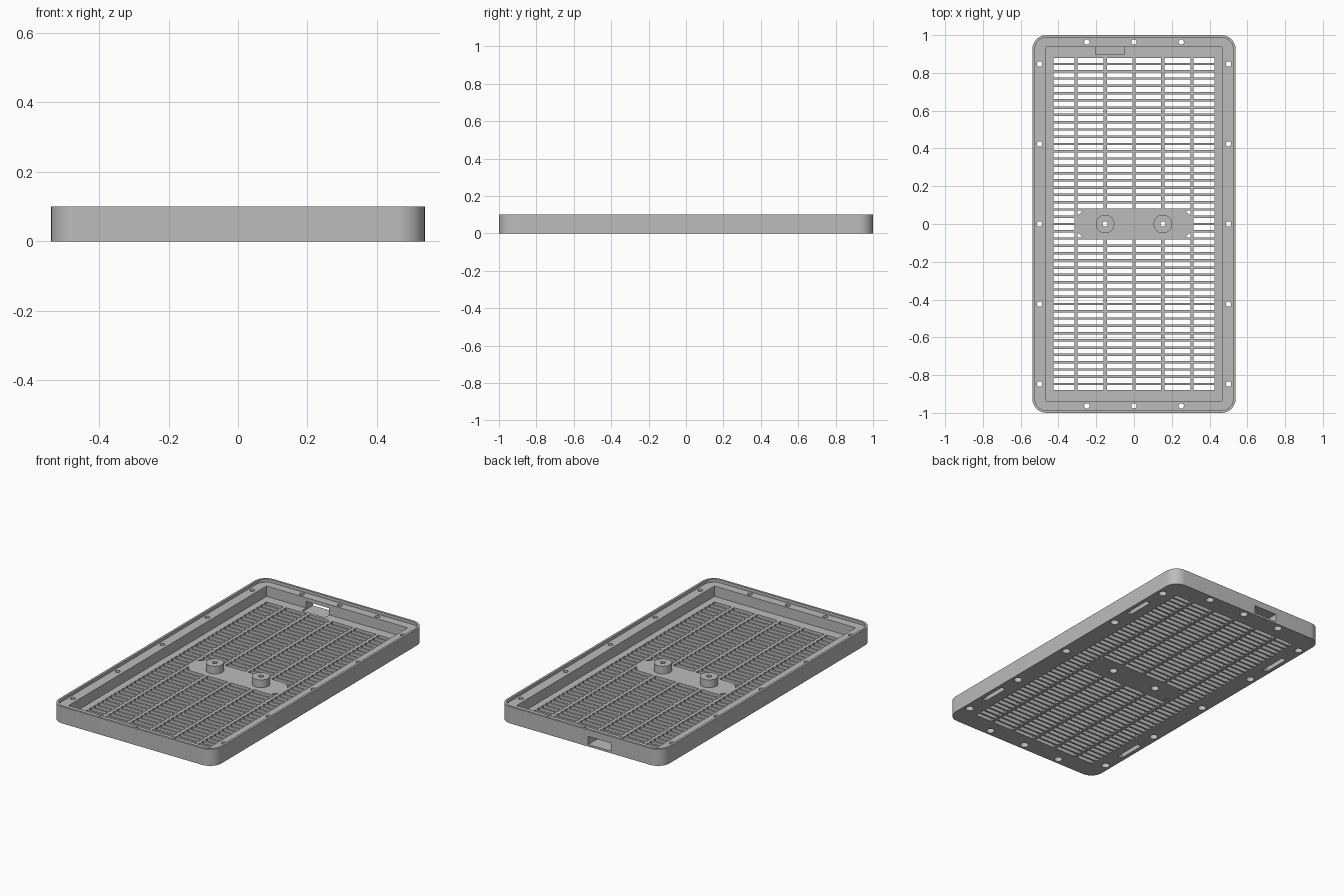
import bpy, bmesh, math

if "Cube" in bpy.data.objects:
    bpy.data.objects.remove(bpy.data.objects["Cube"])

HX, HY, HEIGHT = 0.538, 1.0, 0.10
FLOOR, LEDGE = 0.02, 0.082
PITCH, SLOT, ROWS = 0.0385, 0.026, 46

grey = bpy.data.materials.new("plain grey")
grey.use_nodes = True
grey.diffuse_color = (0.5, 0.5, 0.5, 1)
grey.node_tree.nodes["Principled BSDF"].inputs["Base Color"].default_value = (0.5, 0.5, 0.5, 1)


def prism(bm, outline, z0, z1):
    """Extrude a counter-clockwise outline from z0 to z1."""
    face = bm.faces.new([bm.verts.new((x, y, z0)) for x, y in outline])
    up = bmesh.ops.extrude_face_region(bm, geom=[face])["geom"]
    bmesh.ops.translate(bm, vec=(0, 0, z1 - z0),
                        verts=[v for v in up if isinstance(v, bmesh.types.BMVert)])


def rect(x0, x1, y0, y1):
    return [(x0, y0), (x1, y0), (x1, y1), (x0, y1)]


def rounded(hx, hy, r, steps=10):
    pts = []
    for q, (sx, sy) in enumerate([(1, 1), (-1, 1), (-1, -1), (1, -1)]):
        for i in range(steps + 1):
            a = (q + i / steps) * math.pi / 2
            pts.append((sx * (hx - r) + r * math.cos(a), sy * (hy - r) + r * math.sin(a)))
    return pts


def circle(x, y, r, n=24):
    return [(x + r * math.cos(i * math.tau / n), y + r * math.sin(i * math.tau / n))
            for i in range(n)]


def make(name, outlines, z0, z1):
    bm = bmesh.new()
    for outline in outlines:
        prism(bm, outline, z0, z1)
    bmesh.ops.recalc_face_normals(bm, faces=bm.faces)
    mesh = bpy.data.meshes.new(name)
    bm.to_mesh(mesh)
    bm.free()
    mesh.materials.append(grey)
    obj = bpy.data.objects.new(name, mesh)
    bpy.context.collection.objects.link(obj)
    return obj


def combine(target, outlines, z0, z1, operation="DIFFERENCE"):
    """Cut prisms from the target, or join them to it."""
    tool = make("helper", outlines, z0, z1)
    tool.hide_render = True
    mod = target.modifiers.new("shape", "BOOLEAN")
    mod.operation, mod.object, mod.solver = operation, tool, "EXACT"
    bpy.context.view_layer.objects.active = target
    bpy.ops.object.modifier_apply(modifier=mod.name)
    bpy.data.objects.remove(tool)


# Tray shell: thin lip, screw ledge and square-cornered cavity
tray = make("vented_tray", [rounded(HX, HY, 0.075)], 0, HEIGHT)
combine(tray, [rounded(HX - 0.013, HY - 0.013, 0.062)], LEDGE, HEIGHT + 0.1)
combine(tray, [rect(-0.467, 0.467, -0.937, 0.937)], FLOOR, HEIGHT + 0.1)

# Vent slots in six columns
ribs = [-0.307, -0.153, 0, 0.153, 0.307]
starts = [-0.427] + [x + 0.009 for x in ribs]
ends = [x - 0.009 for x in ribs] + [0.427]
slots = []
for row in range(ROWS):
    y = (row - (ROWS - 1) / 2) * PITCH
    slots += [rect(a, b, y - SLOT / 2, y + SLOT / 2) for a, b in zip(starts, ends)]
combine(tray, slots, -0.1, FLOOR + 0.02)

# Chamfered centre plate with two mounting bosses
px, py, c = 0.31, 0.08, 0.047
plate = [(px - c, -py), (px, c - py), (px, py - c), (px - c, py),
         (c - px, py), (-px, py - c), (-px, c - py), (c - px, -py)]
combine(tray, [plate], 0, FLOOR, "UNION")
bosses = [(-0.153, 0), (0.153, 0)]
combine(tray, [circle(x, y, 0.049, 40) for x, y in bosses], 0.01, 0.066, "UNION")

# Screw holes, counterbored from below
screws = [(s * 0.5, y) for s in (-1, 1) for y in (-0.847, -0.424, 0, 0.424, 0.847)]
screws += [(x, s * 0.963) for s in (-1, 1) for x in (-0.25, 0, 0.25)]
holes = screws + bosses
combine(tray, [circle(x, y, 0.014) for x, y in holes], -0.1, HEIGHT + 0.1)
combine(tray, [circle(x, y, 0.023) for x, y in holes], -0.1, 0.045)

# Blind pockets under the long sides
combine(tray, [rect(s * 0.5 - 0.014, s * 0.5 + 0.014, y - 0.085, y + 0.085)
               for s in (-1, 1) for y in (-0.635, 0.635)], -0.1, 0.05)

# Connector opening in the back wall, recessed into the floor
combine(tray, [rect(-0.205, -0.052, 0.897, HY + 0.1)], 0.012, 0.06)

bpy.ops.object.select_all(action="DESELECT")
tray.select_set(True)
bpy.context.view_layer.objects.active = tray
bpy.ops.object.shade_smooth_by_angle(angle=math.radians(30))
